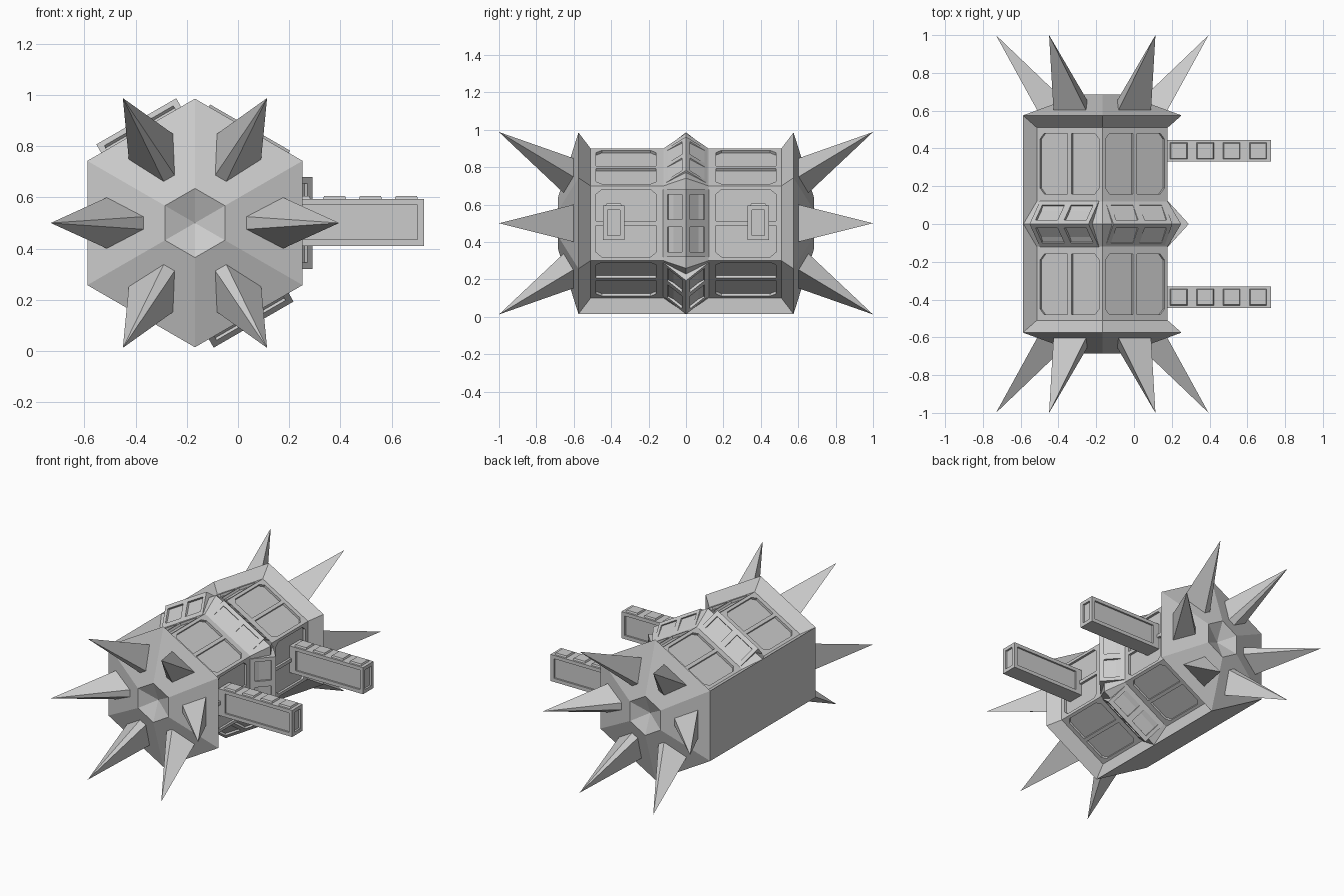
import bpy, bmesh, math
from mathutils import Vector

if "Cube" in bpy.data.objects:
    bpy.data.objects.remove(bpy.data.objects["Cube"])

CX, CZ = -0.168, 0.5
FULL, CORE = 0.485, 0.40
AP = math.cos(math.radians(30))


def place(ang, a, t, y):
    """Point at outward distance a and sideways offset t, for a direction round the y axis."""
    c, s = math.cos(math.radians(ang)), math.sin(math.radians(ang))
    return Vector((CX + a * c - t * s, y, CZ + a * s + t * c))


def finish(name, bm):
    bmesh.ops.remove_doubles(bm, verts=bm.verts, dist=1e-5)
    bmesh.ops.recalc_face_normals(bm, faces=bm.faces)
    me = bpy.data.meshes.new(name)
    bm.to_mesh(me)
    bm.free()
    ob = bpy.data.objects.new(name, me)
    bpy.context.collection.objects.link(ob)
    return ob


def prism(bm, low, high):
    """Closed solid between two matching outlines."""
    a = [bm.verts.new(p) for p in low]
    b = [bm.verts.new(p) for p in high]
    n = len(a)
    bm.faces.new(a[::-1])
    bm.faces.new(b)
    for i in range(n):
        bm.faces.new((a[i], a[(i + 1) % n], b[(i + 1) % n], b[i]))


def carve(ob, cutter_bm):
    cutter = finish("cutter", cutter_bm)
    cutter.hide_render = True
    mod = ob.modifiers.new("panels", 'BOOLEAN')
    mod.operation, mod.solver, mod.object = 'DIFFERENCE', 'EXACT', cutter
    bpy.context.view_layer.objects.active = ob
    bpy.ops.object.modifier_apply(modifier=mod.name)
    bpy.data.objects.remove(cutter)


# Hexagonal hull: recessed on four sides, full width on the left and lower left
def ring(y, outer, inner):
    spec = [(150, outer), (150, inner), (90, inner), (30, inner), (-30, inner),
            (-90, inner), (-90, outer), (-150, outer)]
    return [place(a, r, 0, y) for a, r in spec]


half = [(0.685, 0.135, 0.135), (0.575, FULL, FULL), (0.51, FULL, CORE), (0.12, FULL, CORE)]
stations = [(-y, o, i) for y, o, i in half] + [(0, FULL, FULL - 0.003)] + half[::-1]
bm = bmesh.new()
rings = [[bm.verts.new(p) for p in ring(*s)] for s in stations]
for r0, r1 in zip(rings, rings[1:]):
    for i in range(8):
        j = (i + 1) % 8
        bm.faces.new((r0[i], r0[j], r1[j], r1[i]))
# sunken end hubs
for r, y in ((rings[0], -0.63), (rings[-1], 0.63)):
    c = bm.verts.new((CX, y, CZ))
    for i in range(8):
        bm.faces.new((r[i], r[(i + 1) % 8], c))
bmesh.ops.remove_doubles(bm, verts=bm.verts, dist=1e-5)
bmesh.ops.dissolve_degenerate(bm, edges=bm.edges, dist=1e-5)
hull = finish("hull", bm)

# Chamfered panel recesses in the four detailed sides
SIDES = (0, 60, 120, 300)
cut = bmesh.new()
outline = [(0.012, 0.16), (0.155, 0.16), (0.18, 0.19), (0.18, 0.45), (0.155, 0.48), (0.012, 0.48)]
for ang in SIDES:
    for sy in (-1, 1):
        for st in (-1, 1):
            prism(cut, [place(ang, CORE * AP - 0.016, st * t, sy * y) for t, y in outline],
                  [place(ang, CORE * AP + 0.03, st * t, sy * y) for t, y in outline])
carve(hull, cut)

# Ridge frames round the middle, each slope with two sunken windows
for ang in SIDES:
    peak = 0.43 if ang == 60 else 0.458
    base, w = 0.335, 0.135
    bm = bmesh.new()
    tri = [(-w, base), (0, peak), (w, base)]
    prism(bm, [place(ang, a, -0.18, y) for y, a in tri],
          [place(ang, a, 0.18, y) for y, a in tri])
    ridge = finish("middle_ridge", bm)
    cut = bmesh.new()
    length = math.hypot(w, peak - base)
    ny, na = (peak - base) / length, w / length
    for sy in (-1, 1):
        for t0, t1 in ((-0.155, -0.02), (0.02, 0.155)):
            def level(d):
                pts = []
                for t, f in ((t0, 0.26), (t1, 0.26), (t1, 0.84), (t0, 0.84)):
                    pts.append(place(ang, base + (peak - base) * f + na * d, t,
                                     sy * (w * (1 - f) + ny * d)))
                return pts
            prism(cut, level(-0.014), level(0.02))
    carve(ridge, cut)


# Axis-aligned block, optionally tapered towards the top
def block(bm, x0, x1, y0, y1, z0, z1, taper=0.0):
    def rect(z, k):
        return [(x0 + k, y0 + k, z), (x1 - k, y0 + k, z), (x1 - k, y1 - k, z), (x0 + k, y1 - k, z)]
    prism(bm, rect(z0, 0), rect(z1, taper))


# Two arms with sunken sides and end, and studs along the top
for yc in (-0.387, 0.387):
    bm = bmesh.new()
    block(bm, 0.15, 0.725, yc - 0.057, yc + 0.057, 0.41, 0.594)
    arm = finish("arm", bm)
    cut = bmesh.new()
    for sy in (-1, 1):
        y0, y1 = sorted((yc + sy * 0.045, yc + sy * 0.08))
        block(cut, 0.21, 0.70, y0, y1, 0.435, 0.57)
    block(cut, 0.712, 0.75, yc - 0.033, yc + 0.033, 0.435, 0.57)
    carve(arm, cut)
    bm = bmesh.new()
    for i in range(4):
        x = 0.237 + 0.14 * i
        block(bm, x - 0.047, x + 0.047, yc - 0.045, yc + 0.045, 0.59, 0.605, 0.006)
    finish("arm_studs", bm)

# Six spikes on each end, standing on the sloping end faces
for sy, name in ((-1, "front_spikes"), (1, "back_spikes")):
    bm = bmesh.new()
    for k in range(6):
        ang = 60 * k
        base = [(0.197, -0.025, 0.65), (0.197, 0.025, 0.65), (0.343, 0.1, 0.6), (0.343, -0.1, 0.6)]
        b = [bm.verts.new(place(ang, a, t, sy * y)) for a, t, y in base]
        tip = bm.verts.new(place(ang, 0.563, 0, sy))
        bm.faces.new(b)
        for i in range(4):
            bm.faces.new((b[i], b[(i + 1) % 4], tip))
    finish(name, bm)
